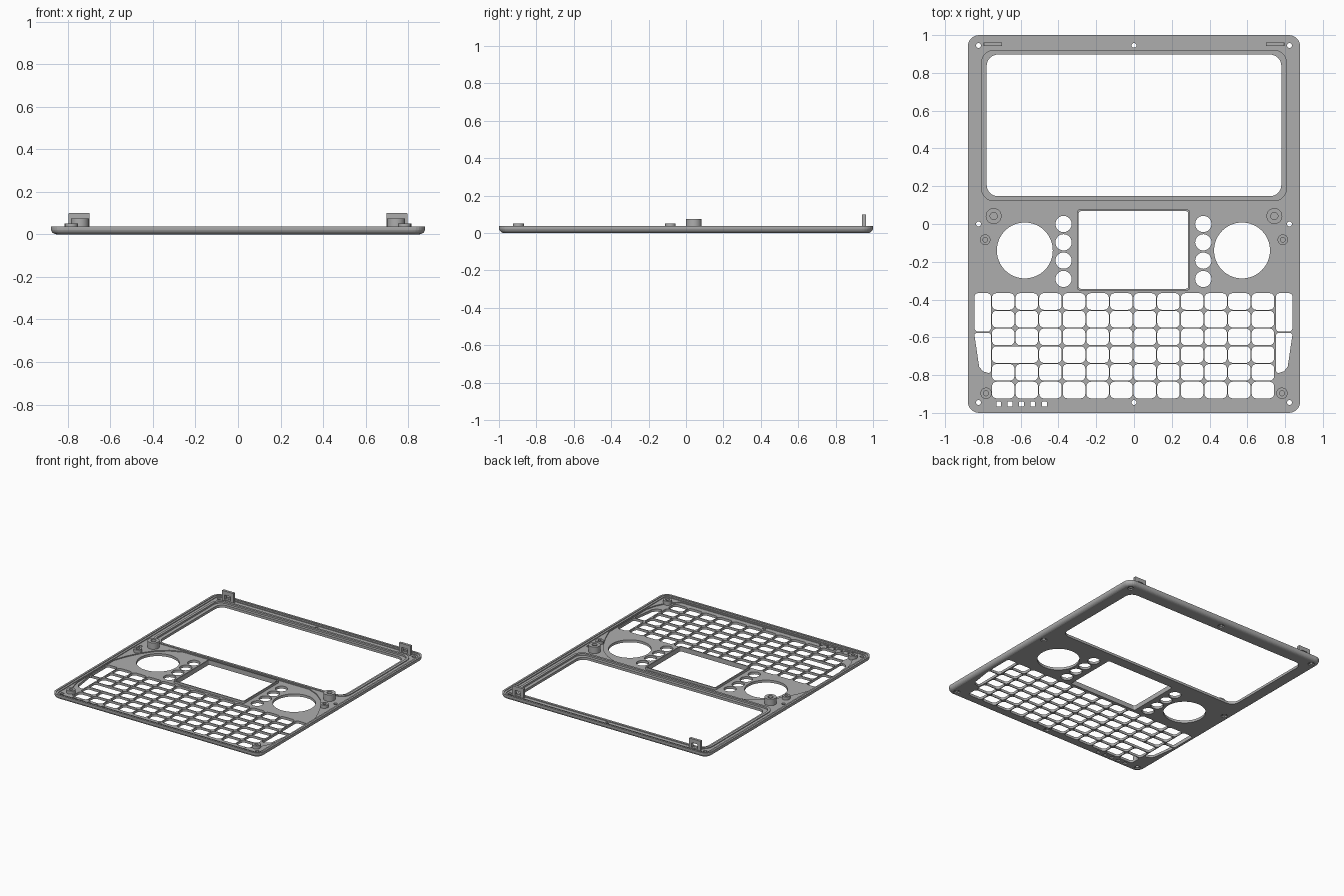
import bpy, bmesh
from math import sin, cos, pi, radians
from mathutils import Matrix

cube = bpy.data.objects.get("Cube")
if cube:
    bpy.data.objects.remove(cube)

grey = bpy.data.materials.new("mid_grey")
grey.use_nodes = True
grey.diffuse_color = (0.42, 0.42, 0.42, 1)
grey.node_tree.nodes["Principled BSDF"].inputs["Base Color"].default_value = (0.42, 0.42, 0.42, 1)

MID = -0.003   # centre line of the controls


def circle(x, y, r, n=32):
    return [(x + r * cos(2 * pi * i / n), y + r * sin(2 * pi * i / n)) for i in range(n)]


def rounded(x0, x1, y0, y1, r, n=5):
    """Outline of a rectangle with rounded corners."""
    pts = []
    corners = [(x1 - r, y1 - r), (x0 + r, y1 - r), (x0 + r, y0 + r), (x1 - r, y0 + r)]
    for k, (cx, cy) in enumerate(corners):
        for i in range(n + 1):
            a = pi / 2 * (k + i / n)
            pts.append((cx + r * cos(a), cy + r * sin(a)))
    return pts


def mirrored(pts):
    return [(2 * MID - x, y) for x, y in pts]


def loft(bm, rings, ring_shaped=False):
    """Join outlines (points, z); cap the ends or close back to the start."""
    loops = [[bm.verts.new((x, y, z)) for x, y in pts] for pts, z in rings]
    n = len(loops[0])
    pairs = list(zip(loops, loops[1:]))
    if ring_shaped:
        pairs.append((loops[-1], loops[0]))
    else:
        bm.faces.new(loops[0][::-1])
        bm.faces.new(loops[-1])
    for a, b in pairs:
        for i in range(n):
            j = (i + 1) % n
            bm.faces.new((a[i], a[j], b[j], b[i]))


def make(name, parts, ring_shaped=False, matrix=None, smooth=False):
    bm = bmesh.new()
    for rings in parts:
        loft(bm, rings, ring_shaped)
    if matrix:
        bm.transform(matrix)
    bmesh.ops.recalc_face_normals(bm, faces=bm.faces[:])
    mesh = bpy.data.meshes.new(name)
    bm.to_mesh(mesh)
    bm.free()
    mesh.materials.append(grey)
    ob = bpy.data.objects.new(name, mesh)
    bpy.context.collection.objects.link(ob)
    if smooth:
        select(ob)
        bpy.ops.object.shade_smooth_by_angle(angle=radians(30))
    return ob


def select(ob):
    bpy.ops.object.select_all(action='DESELECT')
    ob.select_set(True)
    bpy.context.view_layer.objects.active = ob


def cut(ob, outlines, z0, z1=0.2):
    """Subtract upright prisms."""
    cutter = make("cutter", [[(pts, z0), (pts, z1)] for pts in outlines])
    cutter.hide_render = True
    mod = ob.modifiers.new("cut", 'BOOLEAN')
    mod.operation = 'DIFFERENCE'
    mod.solver = 'EXACT'
    mod.object = cutter
    select(ob)
    bpy.ops.object.modifier_apply(modifier=mod.name)
    bpy.data.objects.remove(cutter)


def plate_outline(inset):
    return rounded(-0.88 + inset, 0.88 - inset, -1 + inset, 1 - inset, 0.06 - inset, 6)


# Faceplate with a rounded lower edge
R, STEPS = 0.028, 6
rings = []
for i in range(STEPS + 1):
    a = pi / 2 * i / STEPS
    rings.append((plate_outline(R * (1 - sin(a))), R * (1 - cos(a))))
rings.append((plate_outline(0), 0.037))
plate = make("faceplate", [rings])

# Stepped rim and inner floor
cut(plate, [plate_outline(0.015)], 0.032)
cut(plate, [plate_outline(0.03)], 0.026)

# Lower floor under the controls, with curved shoulders and corners
half = [(-0.53, 0.1), (-0.62, 0.06), (-0.695, 0), (-0.76, -0.09), (-0.81, -0.19),
        (-0.846, -0.286), (-0.846, -0.73), (-0.825, -0.81), (-0.785, -0.89), (-0.71, -0.96)]
cut(plate, [half + [(-x, y) for x, y in reversed(half)]], 0.019)

# Display seat
cut(plate, [rounded(-0.815, 0.815, 0.115, 0.925, 0.07)], 0.019)

# Through holes: display, centre window, round controls
holes = [rounded(-0.78, 0.78, 0.147, 0.897, 0.06, 8),
         rounded(MID - 0.29, MID + 0.29, -0.343, 0.068, 0.012)]
side = [circle(-0.578, -0.14, 0.148, 64)]
side += [circle(-0.373, -0.097 * i, 0.043) for i in range(4)]

# Side keys
side.append(rounded(-0.845, -0.757, -0.57, -0.366, 0.02))
side.append([(-0.845, -0.585), (-0.835, -0.576), (-0.767, -0.576), (-0.757, -0.586),
             (-0.757, -0.78), (-0.768, -0.79), (-0.8, -0.78), (-0.82, -0.755)])
holes += side + [mirrored(p) for p in side]

# Key grid, with one double key
for row in range(6):
    top = -0.366 - 0.0938 * row
    for col in range(12):
        if row == 3 and col == 1:
            continue
        x = -0.752 + 0.125 * col
        width = 0.244 if row == 3 and col == 0 else 0.119
        holes.append(rounded(x, x + width, top - 0.088, top, 0.024, 4))

# Indicator slots and screw holes
holes += [rounded(x - 0.013, x + 0.013, -0.967, -0.941, 0.003, 1)
          for x in (-0.716, -0.656, -0.596, -0.536, -0.474)]
screws = [(x, y) for x in (-0.823, 0, 0.823) for y in (-0.945, 0, 0.945) if x or y]
holes += [circle(x, y, 0.013, 16) for x, y in screws]
cut(plate, holes, -0.1)
cut(plate, [circle(x, y, 0.022, 20) for x, y in screws], -0.1, 0.009)


def frame(name, outer, inner, z0, z1, matrix=None):
    return make(name, [[(outer, z0), (outer, z1), (inner, z1), (inner, z0)]], True, matrix)


# Raised ridges around the display and the centre window
frame("display_ridge", rounded(-0.825, 0.825, 0.107, 0.935, 0.075),
      rounded(-0.806, 0.806, 0.124, 0.918, 0.06), 0.012, 0.032)
frame("window_ridge", rounded(MID - 0.298, MID + 0.298, -0.351, 0.076, 0.012),
      rounded(MID - 0.29, MID + 0.29, -0.343, 0.068, 0.012), 0.01, 0.036)

# Screw posts and hooked tabs, on both sides
upright = Matrix.Rotation(pi / 2, 4, 'X')
for s, label in ((-1, "right"), (1, "left")):
    for name, x, y, r, top in (("tall_post", 0.743, 0.042, 0.042, 0.075),
                               ("short_post", 0.788, -0.083, 0.028, 0.05),
                               ("corner_post", 0.783, -0.896, 0.03, 0.05)):
        o, i = circle(s * x, y, r), circle(s * x, y, r * 0.45)
        make(f"{label}_{name}", [[(o, 0.012), (o, top), (i, top), (i, 0.022)]], smooth=True)
    c = s * 0.747
    frame(f"{label}_tab", rounded(c - 0.049, c + 0.049, 0.015, 0.1, 0.002, 1),
          rounded(c - 0.025, c + 0.025, 0.034, 0.07, 0.002, 1), -0.962, -0.942, upright)
